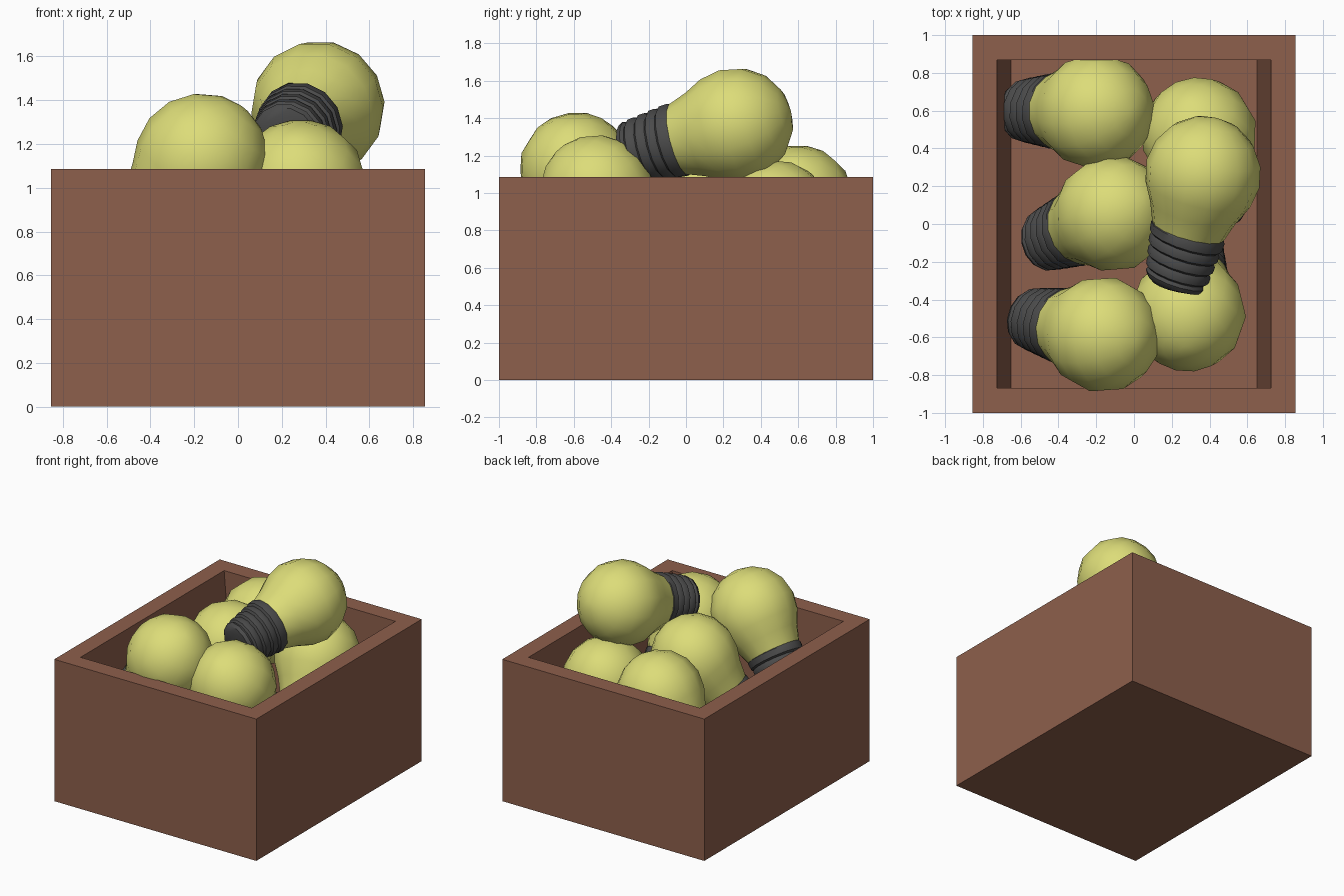
import bpy, bmesh, math
from mathutils import Vector

if "Cube" in bpy.data.objects:
    bpy.data.objects.remove(bpy.data.objects["Cube"])


def material(name, rgb):
    m = bpy.data.materials.new(name)
    m.diffuse_color = (*rgb, 1)
    m.use_nodes = True
    m.node_tree.nodes["Principled BSDF"].inputs["Base Color"].default_value = m.diffuse_color
    return m


BROWN = material("brown_card", (0.27, 0.115, 0.072))
YELLOW = material("yellow_glass", (0.72, 0.72, 0.19))
GREY = material("dark_metal", (0.07, 0.07, 0.07))


def finish(bm, name, mat):
    bmesh.ops.recalc_face_normals(bm, faces=bm.faces)
    me = bpy.data.meshes.new(name)
    bm.to_mesh(me)
    bm.free()
    me.materials.append(mat)
    return me


def place(name, me):
    ob = bpy.data.objects.new(name, me)
    bpy.context.collection.objects.link(ob)
    return ob


def lathe(name, profile, mat, sides=14, skew=0.0):
    """Revolve (height, radius) rings around z; skew tilts the inner rings like a thread."""
    bm = bmesh.new()
    rings = []
    for i, (h, r) in enumerate(profile):
        s = skew if 0 < i < len(profile) - 1 else 0
        ring = []
        for k in range(sides):
            a = 2 * math.pi * k / sides
            ring.append(bm.verts.new((r * math.cos(a), r * math.sin(a), h + s * math.cos(a))))
        rings.append(ring)
    for a, b in zip(rings, rings[1:]):
        for k in range(sides):
            n = (k + 1) % sides
            bm.faces.new((a[k], a[n], b[n], b[k]))
    bm.faces.new(rings[0])
    bm.faces.new(rings[-1])
    return finish(bm, name, mat)


# Box: nested rectangles, inner side walls taper in x only
bm = bmesh.new()
loops = []
for x, y, z in [(0.855, 1, 0), (0.855, 1, 1.085), (0.725, 0.868, 1.085), (0.65, 0.868, 0.15)]:
    loops.append([bm.verts.new((sx * x, sy * y, z)) for sx, sy in [(-1, -1), (1, -1), (1, 1), (-1, 1)]])
for a, b in zip(loops, loops[1:]):
    for k in range(4):
        n = (k + 1) % 4
        bm.faces.new((a[k], a[n], b[n], b[k]))
bm.faces.new(loops[0])
bm.faces.new(loops[-1])
place("box", finish(bm, "box", BROWN))

# Bulb parts: globe centred on the origin, screw base along +z
R = 0.308
globe = [(-R * math.cos(math.radians(a)), R * math.sin(math.radians(a))) for a in (6, 24, 46, 68, 90, 112)]
globe += [(0.215, 0.235), (0.34, 0.19)]
glass_mesh = lathe("glass", globe, YELLOW)

screw = [(0.31, 0.19), (0.33, 0.203)]
for i in range(4):
    t, r = 0.375 + i * 0.062, 0.2 - i * 0.009
    screw += [(t, r), (t + 0.012, r - 0.016), (t + 0.03, r - 0.006)]
screw += [(0.615, 0.155), (0.63, 0.12)]
screw_mesh = lathe("screw", screw, GREY, skew=0.012)

# Bulbs: globe centre, direction the base points, downward tilt in degrees
bulbs = [
    ((-0.20, 0.595, 0.95), (-1.0, 0.02), 50),
    ((0.345, 0.47, 0.87), (0.25, -0.97), 50),
    ((0.365, 0.265, 1.365), (-0.25, -0.97), 14),
    ((-0.11, 0.055, 1.00), (-0.92, -0.36), 50),
    ((-0.165, -0.585, 1.125), (-0.97, 0.22), 50),
    ((0.285, -0.475, 1.005), (0.05, 1.0), 50),
]
for i, (centre, (dx, dy), tilt) in enumerate(bulbs, 1):
    d = Vector((dx, dy, 0)).normalized() * math.cos(math.radians(tilt))
    d.z = -math.sin(math.radians(tilt))
    for part, me in (("glass", glass_mesh), ("screw_base", screw_mesh)):
        ob = place(f"bulb_{part}_{i}", me)
        ob.location = centre
        ob.rotation_mode = 'QUATERNION'
        ob.rotation_quaternion = d.to_track_quat('Z', 'Y')
        bpy.context.view_layer.objects.active = ob
        ob.select_set(True)

# Smooth the bulbs, keep thread edges crisp
bpy.ops.object.shade_smooth_by_angle(angle=math.radians(40))
